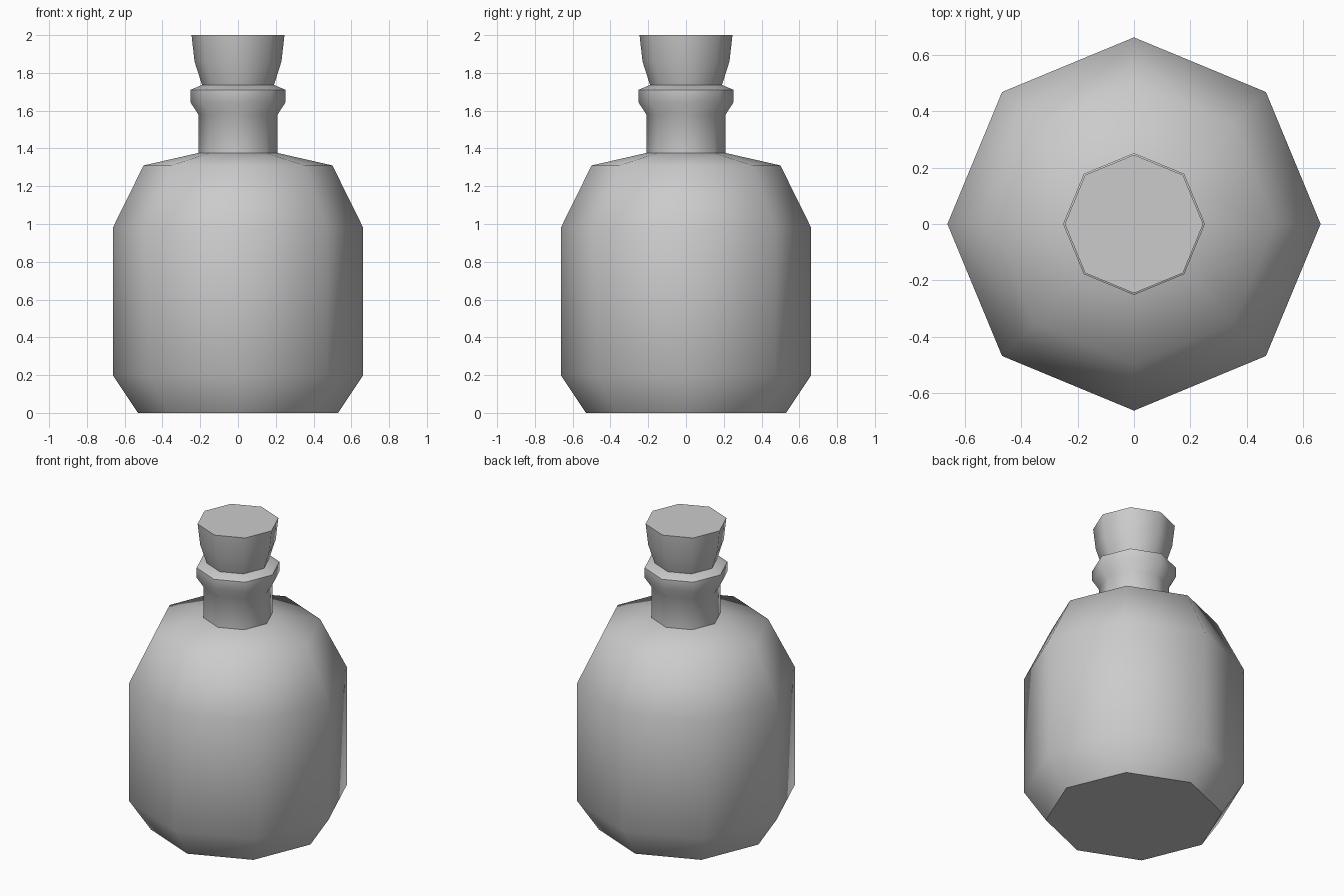
import bpy, bmesh, math

if "Cube" in bpy.data.objects:
    bpy.data.objects.remove(bpy.data.objects["Cube"])

SIDES = 8


def lathe(name, profile):
    """Turn a (radius, height) profile into a capped eight-sided solid."""
    bm = bmesh.new()
    rings = []
    for r, z in profile:
        rings.append([bm.verts.new((r * math.cos(i * math.tau / SIDES),
                                    r * math.sin(i * math.tau / SIDES), z))
                      for i in range(SIDES)])
    for low, high in zip(rings, rings[1:]):
        for i in range(SIDES):
            j = (i + 1) % SIDES
            bm.faces.new((low[i], low[j], high[j], high[i]))
    bm.faces.new(rings[0][::-1])
    bm.faces.new(rings[-1])
    mesh = bpy.data.meshes.new(name)
    bm.to_mesh(mesh)
    bm.free()
    obj = bpy.data.objects.new(name, mesh)
    bpy.context.collection.objects.link(obj)
    # Smooth around the sides, crisp at the base, neck and rims
    bpy.ops.object.select_all(action='DESELECT')
    obj.select_set(True)
    bpy.context.view_layer.objects.active = obj
    bpy.ops.object.shade_smooth_by_angle(angle=math.radians(56))
    return obj


# Bottle: body, shoulder, neck and flared lip
lathe("bottle", [(0.53, 0), (0.663, 0.2), (0.663, 0.98), (0.5, 1.31),
                 (0.21, 1.376), (0.21, 1.58), (0.252, 1.645),
                 (0.252, 1.71), (0.19, 1.737)])

# Stopper: tapered plug sitting in the lip
lathe("stopper", [(0.19, 1.735), (0.23, 1.86), (0.246, 2.0)])
